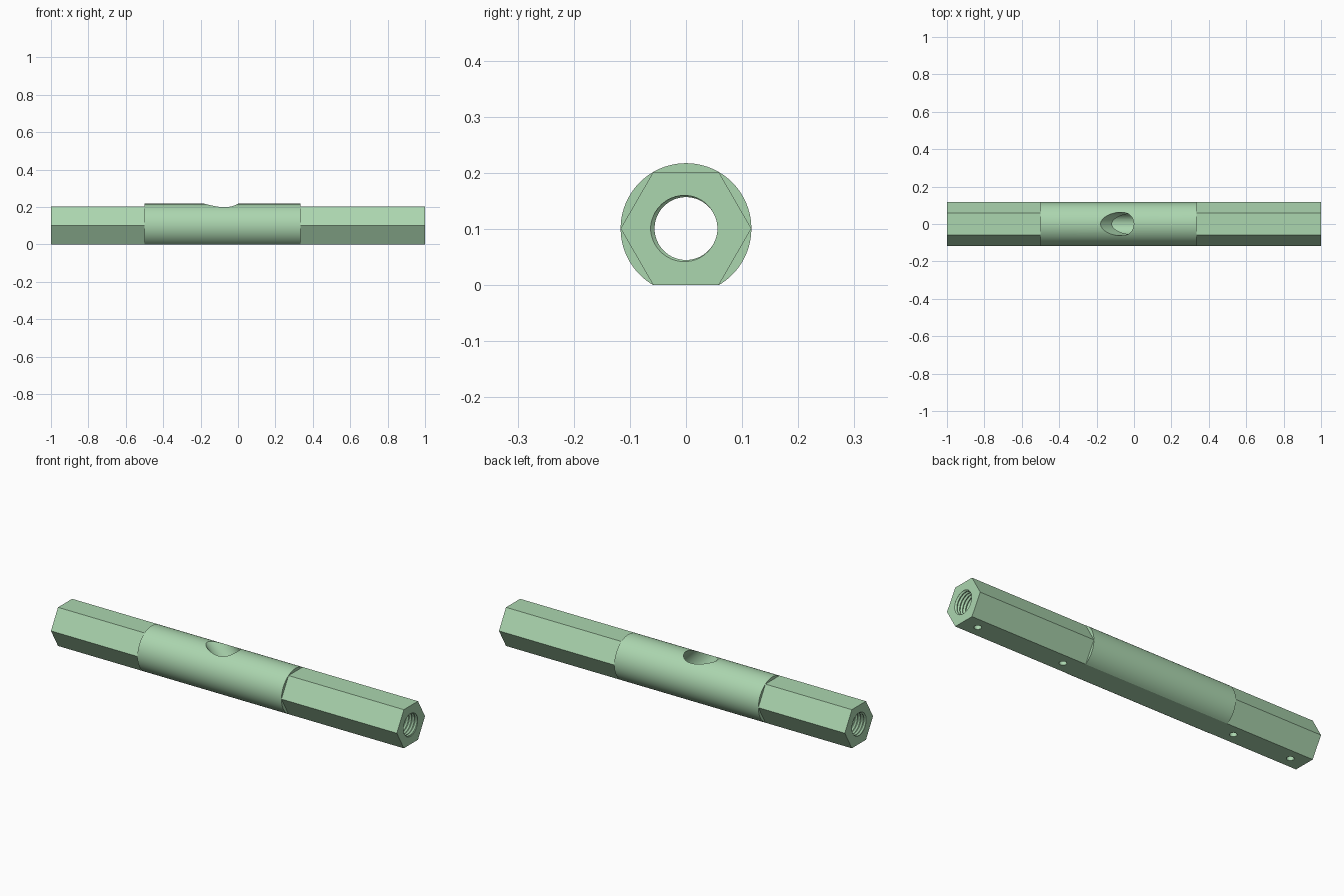
import bpy, bmesh, math
from mathutils import Matrix, Vector

if "Cube" in bpy.data.objects:
    bpy.data.objects.remove(bpy.data.objects["Cube"])

R = 0.1165                       # corner radius of hex and radius of round middle
CZ = R * math.cos(math.pi / 6)   # bar axis height, so a hex flat lies on z = 0
N = 96

green = bpy.data.materials.new("soft_green")
green.diffuse_color = (0.41, 0.67, 0.43, 1)
green.use_nodes = True
green.node_tree.nodes["Principled BSDF"].inputs["Base Color"].default_value = green.diffuse_color


def make_object(name, bm):
    bmesh.ops.recalc_face_normals(bm, faces=bm.faces[:])
    me = bpy.data.meshes.new(name)
    bm.to_mesh(me)
    bm.free()
    ob = bpy.data.objects.new(name, me)
    bpy.context.collection.objects.link(ob)
    me.materials.append(green)
    return ob


def section(round_part):
    """Outline of the bar: hexagon, or circle with the flat underside kept."""
    pts = []
    for j in range(N):
        a = 2 * math.pi * j / N
        off = (a % (math.pi / 3)) - math.pi / 6
        r = CZ / math.cos(off)
        if round_part and not (4 * math.pi / 3 - 1e-6 < a < 5 * math.pi / 3 + 1e-6):
            r = R
        pts.append((r * math.cos(a), CZ + r * math.sin(a)))
    return pts


def rod(name, start, end, radius, sides=64):
    """Cylinder between two points, used as a cutter."""
    start, end = Vector(start), Vector(end)
    d = end - start
    bm = bmesh.new()
    m = Matrix.Translation((start + end) / 2) @ d.to_track_quat('Z', 'Y').to_matrix().to_4x4()
    bmesh.ops.create_cone(bm, cap_ends=True, segments=sides, radius1=radius,
                          radius2=radius, depth=d.length, matrix=m)
    return make_object(name, bm)


def thread(name, x0, x1, pitch=1 / 60, minor=0.0545, major=0.0635, seg=40):
    """Helical V-thread cutter along the bar axis."""
    rows = 2 * round((x1 - x0) / pitch)
    bm = bmesh.new()
    v = {}
    for j in range(seg):
        a = 2 * math.pi * j / seg
        for k in range(rows + (3 if j == 0 else 1)):
            r = major if k % 2 else minor
            v[k, j] = bm.verts.new((x0 + (k / 2 + j / seg) * pitch,
                                    r * math.cos(a), CZ + r * math.sin(a)))
    for j in range(seg):
        for k in range(rows):
            n, s = (j + 1, 0) if j + 1 < seg else (0, 2)
            bm.faces.new((v[k, j], v[k, n + 0 if s == 0 else 0],
                          v[k + 1, n], v[k + 1, j]) if s == 0 else
                         (v[k, j], v[k + 2, 0], v[k + 3, 0], v[k + 1, j]))
    for k, x in ((0, x0 + pitch / 2), (rows, x1 + pitch / 2)):
        loop = [v[k, j] for j in range(seg)] + [v[k + 2, 0], v[k + 1, 0]]
        c = bm.verts.new((x, 0, CZ))
        for i, p in enumerate(loop):
            bm.faces.new((p, loop[(i + 1) % len(loop)], c))
    bmesh.ops.triangulate(bm, faces=bm.faces[:])
    return make_object(name, bm)


# Bar body: hex ends and a round middle, lofted through six sections
bm = bmesh.new()
rings = []
for x, rnd in ((-1, 0), (-0.5, 0), (-0.5, 1), (0.333, 1), (0.333, 0), (1, 0)):
    rings.append([bm.verts.new((x, y, z)) for y, z in section(rnd)])
for a, b in zip(rings, rings[1:]):
    for j in range(N):
        n = (j + 1) % N
        bm.faces.new((a[j], a[n], b[n], b[j]))
bm.faces.new(rings[0])
bm.faces.new(rings[-1])
bmesh.ops.remove_doubles(bm, verts=bm.verts[:], dist=1e-5)
bmesh.ops.dissolve_limit(bm, angle_limit=math.radians(0.5),
                         verts=bm.verts[:], edges=bm.edges[:])
body = make_object("threaded_bar", bm)

# Cutters: through bore, slanted sight hole, threads, underside holes
cutters = [rod("bore_cutter", (-1.1, 0, CZ), (1.1, 0, CZ), 0.056),
           rod("slant_hole_cutter", (-0.24, 0, 0.3675), (0.0225, 0, 0.105), 0.0628),
           thread("left_thread_cutter", -1.03, -0.52),
           thread("right_thread_cutter", 0.35, 1.03)]
for x in (-0.917, -0.583, 0.417, 0.917):
    cutters.append(rod("pin_hole_cutter", (x, 0, -0.05), (x, 0, 0.08), 0.0175, 24))

bpy.context.view_layer.objects.active = body
body.select_set(True)
for c in cutters:
    c.hide_render = True
    mod = body.modifiers.new("cut", 'BOOLEAN')
    mod.operation = 'DIFFERENCE'
    mod.solver = 'EXACT'
    mod.object = c
    bpy.ops.object.modifier_apply(modifier=mod.name)
    bpy.data.objects.remove(c, do_unlink=True)

bpy.ops.object.select_all(action='DESELECT')
body.select_set(True)
bpy.ops.object.shade_smooth_by_angle(angle=math.radians(25))
